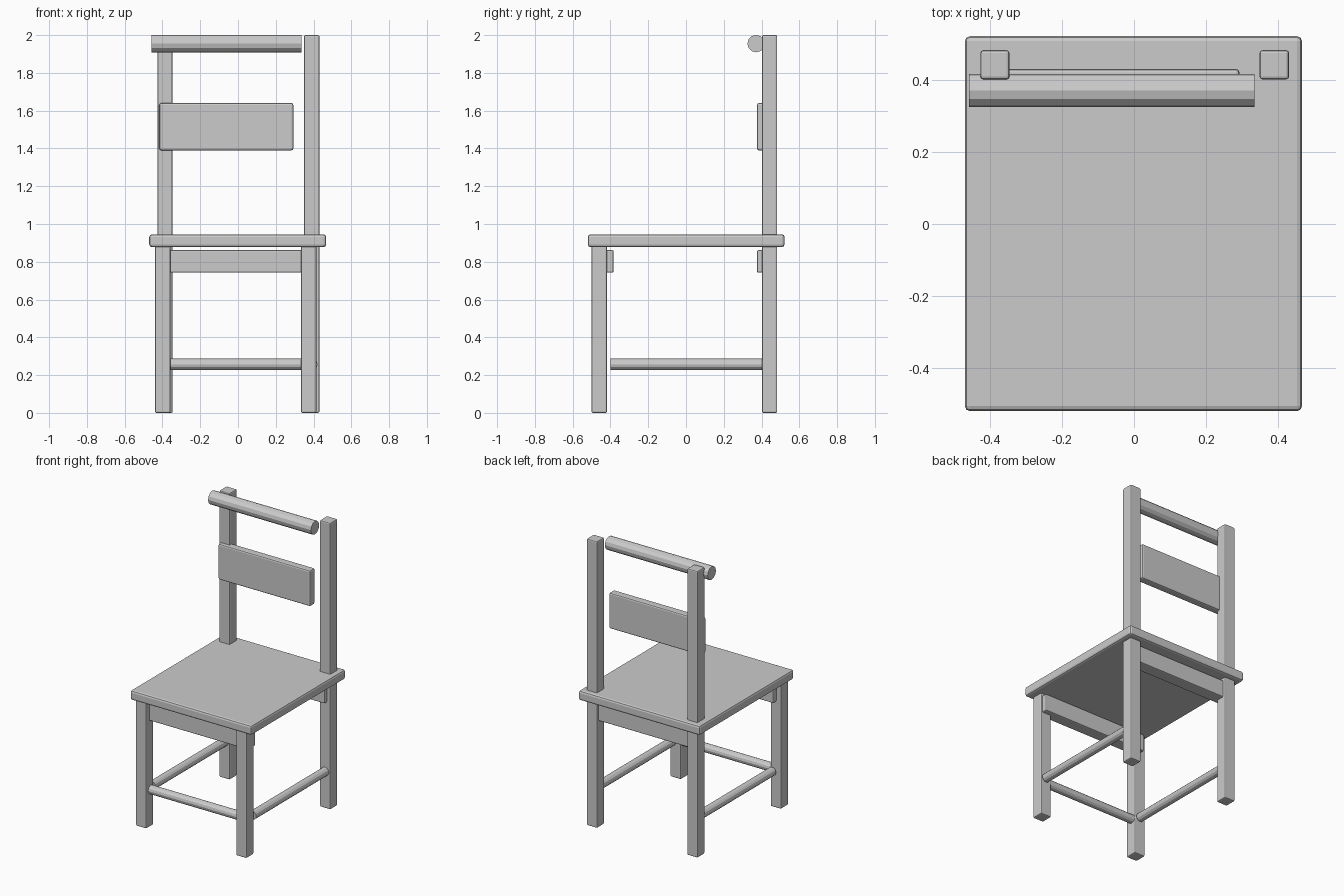
import bpy, math

if "Cube" in bpy.data.objects:
    bpy.data.objects.remove(bpy.data.objects["Cube"])

wood = bpy.data.materials.new("plain grey")
wood.diffuse_color = (0.6, 0.6, 0.6, 1)
wood.use_nodes = True
wood.node_tree.nodes["Principled BSDF"].inputs["Base Color"].default_value = wood.diffuse_color


def box(name, x, y, z, bevel=0.008):
    """Bevelled box from (min, max) ranges."""
    bpy.ops.mesh.primitive_cube_add(
        size=1, location=[(a + b) / 2 for a, b in (x, y, z)])
    o = bpy.context.object
    o.name = name
    for v in o.data.vertices:
        for i, (a, b) in enumerate((x, y, z)):
            v.co[i] *= b - a
    o.data.materials.append(wood)
    m = o.modifiers.new("bevel", "BEVEL")
    m.width = bevel
    m.segments = 2
    return o


def rod(name, axis, span, radius, centre):
    """Twelve-sided rod along x or y."""
    rot = (0, math.pi / 2, 0) if axis == 0 else (math.pi / 2, 0, 0)
    loc = list(centre)
    loc[axis] = (span[0] + span[1]) / 2
    bpy.ops.mesh.primitive_cylinder_add(
        vertices=12, radius=radius, depth=span[1] - span[0],
        location=loc, rotation=rot)
    o = bpy.context.object
    o.name = name
    o.data.materials.append(wood)
    return o


# Seat
box("seat", (-0.47, 0.467), (-0.52, 0.522), (0.878, 0.945), 0.014)

# Front legs and tall back posts
for side, x in (("left", (-0.44, -0.358)), ("right", (0.333, 0.415))):
    box("front_leg_" + side, x, (-0.50, -0.418), (0, 0.89))
for side, x in (("left", (-0.427, -0.346)), ("right", (0.349, 0.431))):
    box("back_post_" + side, x, (0.402, 0.483), (0, 2.0))

# Aprons under the seat
box("front_apron", (-0.405, 0.405), (-0.467, -0.383), (0.742, 0.862))
box("back_apron", (-0.405, 0.405), (0.376, 0.465), (0.742, 0.862))

# Backrest panel and top rail
box("backrest", (-0.417, 0.293), (0.376, 0.431), (1.39, 1.64), 0.01)
rod("top_rail", 0, (-0.459, 0.335), 0.046, (0, 0.371, 1.955))

# Stretchers between the legs
rod("front_stretcher", 0, (-0.37, 0.37), 0.03, (0, -0.45, 0.257))
for side, x in (("left", -0.386), ("right", 0.391)):
    rod("side_stretcher_" + side, 1, (-0.40, 0.42), 0.03, (x, 0, 0.257))
